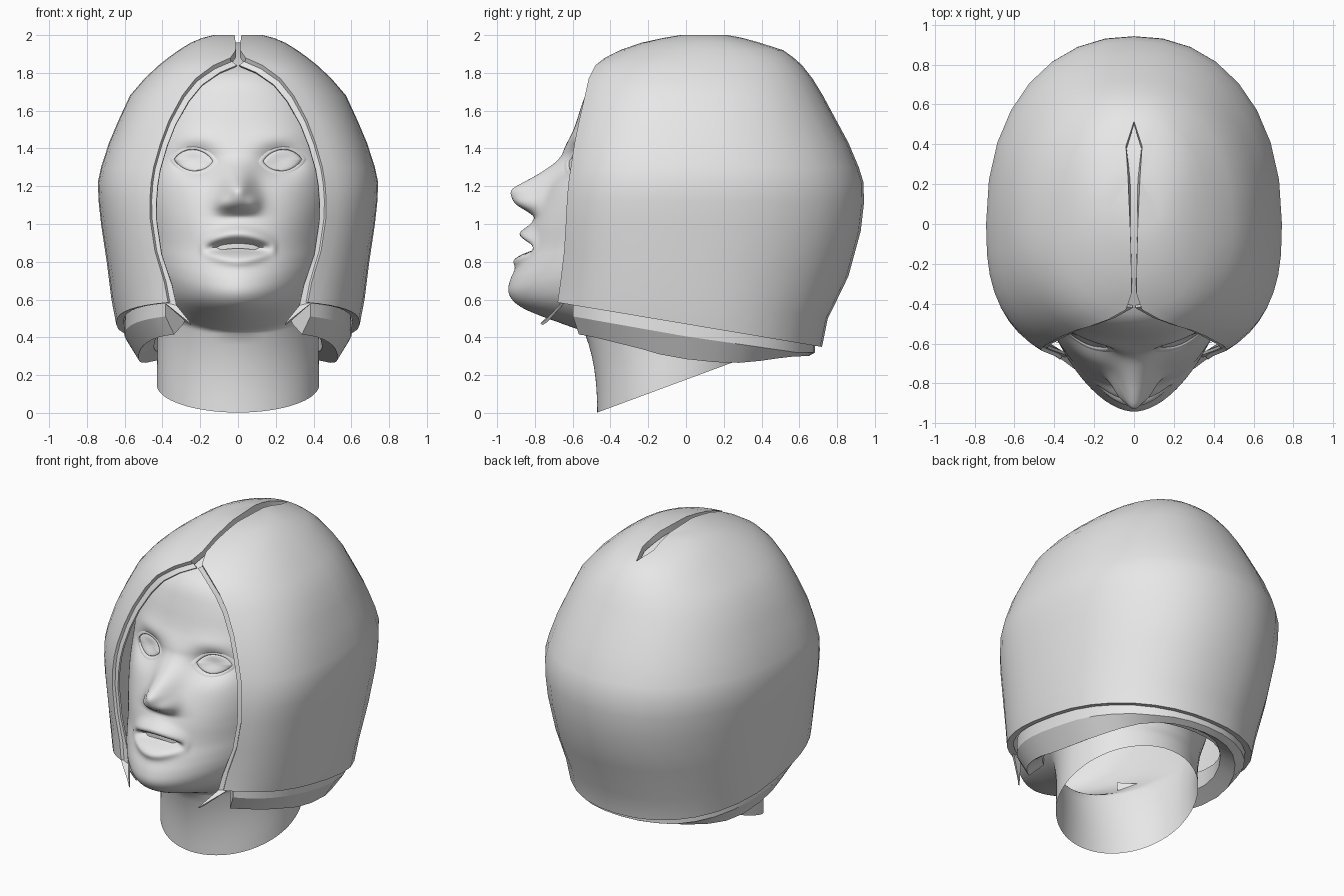
import bpy
import bmesh
import math

cube = bpy.data.objects.get("Cube")
if cube:
    bpy.data.objects.remove(cube, do_unlink=True)

clay = bpy.data.materials.new("light_grey")
clay.use_nodes = True
clay.diffuse_color = (0.8, 0.8, 0.8, 1)
clay.node_tree.nodes["Principled BSDF"].inputs["Base Color"].default_value = (0.8, 0.8, 0.8, 1)


def spline(points):
    """Smooth function through (key, value) pairs, constant past both ends."""
    k, v = zip(*points)
    n = len(k)
    slope = [0 if i in (0, n - 1) else (v[i + 1] - v[i - 1]) / (k[i + 1] - k[i - 1]) for i in range(n)]

    def f(x):
        if x <= k[0]:
            return v[0]
        if x >= k[-1]:
            return v[-1]
        i = max(j for j in range(n - 1) if k[j] <= x)
        h = k[i + 1] - k[i]
        t = (x - k[i]) / h
        return ((2*t**3 - 3*t*t + 1) * v[i] + (t**3 - 2*t*t + t) * h * slope[i]
                + (3*t*t - 2*t**3) * v[i + 1] + (t**3 - t*t) * h * slope[i + 1])
    return f


def loft(name, rows, closed=False, cap=False, mirror=False, thickness=0, angle=35, fix=False, cap_side=False):
    """Skin rows of points into one object, then mirror, thicken and shade it."""
    bm = bmesh.new()
    grid = [[bm.verts.new(p) for p in row] for row in rows]
    n = len(rows[0])
    for a, b in zip(grid, grid[1:]):
        for i in range(n if closed else n - 1):
            j = (i + 1) % n
            bm.faces.new((a[i], a[j], b[j], b[i]))
    if cap:
        bm.faces.new(grid[-1])
    if cap_side:
        bm.faces.new(grid[0][::-1])
    if fix:
        bmesh.ops.recalc_face_normals(bm, faces=bm.faces)
    mesh = bpy.data.meshes.new(name)
    bm.to_mesh(mesh)
    bm.free()
    mesh.materials.append(clay)
    ob = bpy.data.objects.new(name, mesh)
    bpy.context.collection.objects.link(ob)
    bpy.ops.object.select_all(action='DESELECT')
    ob.select_set(True)
    bpy.context.view_layer.objects.active = ob
    if mirror:
        ob.modifiers.new("Mirror", 'MIRROR').merge_threshold = 0.0005
        bpy.ops.object.modifier_apply(modifier="Mirror")
    if thickness:
        s = ob.modifiers.new("Solidify", 'SOLIDIFY')
        s.thickness = thickness
        s.offset = -1
        bpy.ops.object.modifier_apply(modifier="Solidify")
    bpy.ops.object.shade_smooth_by_angle(angle=math.radians(angle))


def bump(d, s):
    return math.exp(-(d / s) ** 2)


def arc(s, p):
    return max(0.0, 1 - abs(s) ** p) ** (1 / p)


# Head: midline depth, half width, roundness and back depth by height
mid = spline([(0, -.47), (.42, -.535), (.47, -.65), (.51, -.76), (.55, -.855), (.59, -.912), (.64, -.94),
              (.7, -.932), (.77, -.9), (.86, -.855), (1, -.815), (1.1, -.775), (1.2, -.73), (1.33, -.67),
              (1.4, -.645), (1.5, -.595), (1.65, -.545), (1.75, -.5), (1.82, -.42), (1.86, -.3)])
half = spline([(0, .43), (.45, .43), (.6, .46), (.8, .49), (1, .51), (1.2, .53), (1.5, .52),
               (1.65, .48), (1.75, .4), (1.82, .28), (1.86, .15)])
power = spline([(0, 2), (.5, 1.9), (.68, 1.85), (.9, 2.05), (1.1, 2.2), (1.4, 2.3), (1.86, 2.2)])
skull = spline([(0, .35), (.4, .36), (.6, .45), (.9, .65), (1.3, .72), (1.6, .6), (1.75, .45), (1.86, .15)])
nose = spline([(1.03, 0), (1.06, .04), (1.1, .12), (1.14, .165), (1.18, .185), (1.21, .155), (1.25, .1),
               (1.29, .055), (1.33, .02), (1.38, 0)])
nose_width = spline([(1.03, .11), (1.12, .095), (1.2, .08), (1.28, .085), (1.38, .09)])
YC = -.07


def face_y(x, z):
    """Front surface of the head, with the features pushed out or in."""
    lift = .55 * x * x * min(1, max(0, (1 - z) / .3))
    y = YC + (mid(z - lift) - YC) * arc(min(1, abs(x) / half(z)), power(z))
    ax = abs(x)
    out = nose(z) * bump(x, nose_width(z))
    out += .03 * bump(ax - .08, .04) * bump(z - 1.115, .045)               # nostril wings
    out -= .075 * bump(ax - .22, .115) * bump(z - 1.335, .08)              # eye sockets
    out += .01 * bump(ax - .22, .13) * bump(z - 1.46, .05)                 # brows
    mouth = max(0, 1 - (x / .21) ** 2)
    out += .052 * mouth * bump(z - .95 + 1.6 * x * x, .038)                # upper lip
    out += .032 * mouth * bump(z - .808 - 1.5 * x * x, .03)                # lower lip
    out -= .07 * max(0, 1 - (x / .19) ** 2) * bump(z - .878 + .4 * x * x, .026)  # mouth opening
    return y - out


levels = [.06 * i for i in range(7)] + [.42 + .012 * i for i in range(91)]
levels += [1.53 + .03 * i for i in range(11)] + [1.86]
rows = []
for z in levels:
    row = []
    w = half(z)
    for i in range(121):
        x = w * math.sin(math.pi * (i / 120 - .5))
        row.append((x, face_y(x, z)))
    for i in range(1, 24):
        a = math.pi * (.5 + i / 24)
        row.append((w * math.sin(a), YC + (skull(z) - YC) * arc(math.sin(a), 2)))
    ring = []
    for x, y in row:
        low = max(0, .37 * (y + .475))                                     # slanted neck cut
        ring.append((x, y, low + z / .42 * (.42 - low) if z < .42 else z))
    rows.append(ring)
loft("head", rows, closed=True, cap=True, angle=60)


# Eyes and eyelids: almond rings that follow the face
def almond(name, steps, cap):
    out = []
    for q, off in steps:
        ring = []
        for i in range(40):
            t = 2 * math.pi * i / 40
            dx, s = .1 * q * math.cos(t), math.sin(t)
            x, z = .235 + dx, 1.337 + .056 * q * s * abs(s) ** .5 + .05 * dx
            ring.append((x, face_y(x, z) - off, z))
        out.append(ring)
    loft(name, out, closed=True, cap=cap, mirror=True, angle=50)


almond("eyes", [(1.02, -.002), (.95, .006), (.8, .014), (.5, .022), (.25, .026), (.05, .027)], True)
almond("eyelids", [(1.35, -.003), (1.2, .004), (1.08, .008), (1.03, .007), (1, -.002)], False)

# Teeth: a thin curved band in the mouth
xs = [-.13 + .02 * i for i in range(14)]
loft("teeth", [[(x, -.81 + 1.3 * x * x, z - x * x) for x in xs] for z in (.87, .905)], thickness=.008)

# Hair: level, opening half width, front y, half width, back y
hair_table = [(.47, .37, -.68, .645, .72), (.6, .39, -.665, .67, .75), (.8, .44, -.645, .695, .86),
              (1, .465, -.635, .725, .925), (1.12, .467, -.63, .738, .942), (1.22, .46, -.622, .742, .94),
              (1.3, .447, -.61, .725, .915), (1.43, .41, -.59, .683, .86), (1.55, .365, -.565, .632, .795),
              (1.68, .295, -.535, .572, .725), (1.77, .225, -.515, .495, .67), (1.84, .13, -.48, .42, .615),
              (1.88, .04, -.43, .37, .57), (1.92, 0, -.35, .315, .515), (1.96, 0, -.235, .25, .39),
              (1.985, 0, -.12, .19, .3), (2, 0, -.03, .13, .22)]


def slant(level, y):
    return level - .168 * y * max(0, 1 - (level - .47) / .7)


def hair_ring(o, yf, w, b, ym, p, seg=8):
    """Half outline from the front edge round the side to the back."""
    a0 = math.asin(o / w)
    depth = (ym - yf) / arc(o / w, p)
    pts = []
    for i in range(seg + 1):
        s = math.sin(a0 + (math.pi / 2 - a0) * i / seg)
        pts.append((w * s, ym - depth * arc(s, p)))
    for i in range(1, seg + 1):
        s = math.cos(math.pi / 2 * i / seg) if i < seg else 0
        pts.append((w * s, ym + (b - ym) * arc(s, 2.2)))
    return pts


def parting(y):
    return 0 if y > .47 else .012 + .033 * min(1, max(0, (y + .4) / .85)) ** 2


rows = []
for lev, o, yf, w, b in hair_table:
    ym = max(0, (lev - 1.85) / .15) * .09
    p = 2.7 - .5 * min(1, max(0, (lev - 1.4) / .4))
    rows.append([(max(x, parting(y)), y, slant(lev, y)) for x, y in hair_ring(o, yf, w, b, ym, p)])
loft("hair", rows, cap=True, mirror=True, thickness=.04, angle=32)

# Floor of the hair parting
path = [(-.42, 1.82), (-.3, 1.88), (-.1, 1.94), (.1, 1.962), (.25, 1.95), (.38, 1.91), (.5, 1.85)]
loft("hair_parting", [[(x, y, z) for x in (-.06, .06)] for y, z in path])

# Inner strands framing the face, ending in pointed tips
rows = [[(.25, -.77, .475), (.275, -.745, .492)]]
for lev, o, yf, w, b in hair_table[:13]:
    z = slant(lev, yf)
    inset = .035 + .03 * max(0, .8 - lev)
    drop = .015 + .05 * max(0, lev - 1.4)
    rows.append([(max(.005, o - inset), yf + .01, z - drop), (o + .02, yf + .02, z)])
loft("front_strands", rows, mirror=True, thickness=.015)

# Lower hair layer tucked under the outer rim: upright band, sloped underside, inner wall
bottom = spline([(-.64, .42), (-.3, .355), (-.07, .295), (.27, .265), (.62, .3)])
plan = hair_ring(.645 * .64, -.63, .645, .72, 0, 2.7)
rows = []
for x, y in plan:
    rim = slant(.47, y)
    zb = bottom(y * .9)
    band = max(zb + .02, rim - .065 + .03 * max(0, y))
    rows.append([(x * .93, y * .95, rim + .02), (x * .93, y * .95, band),
                 (x * .82, y * .9, zb), (x * .69, y * .78, zb + .06), (x * .68, y * .78, rim - .01)])
loft("lower_hair_layer", rows, closed=True, mirror=True, fix=True, cap_side=True, angle=25)
